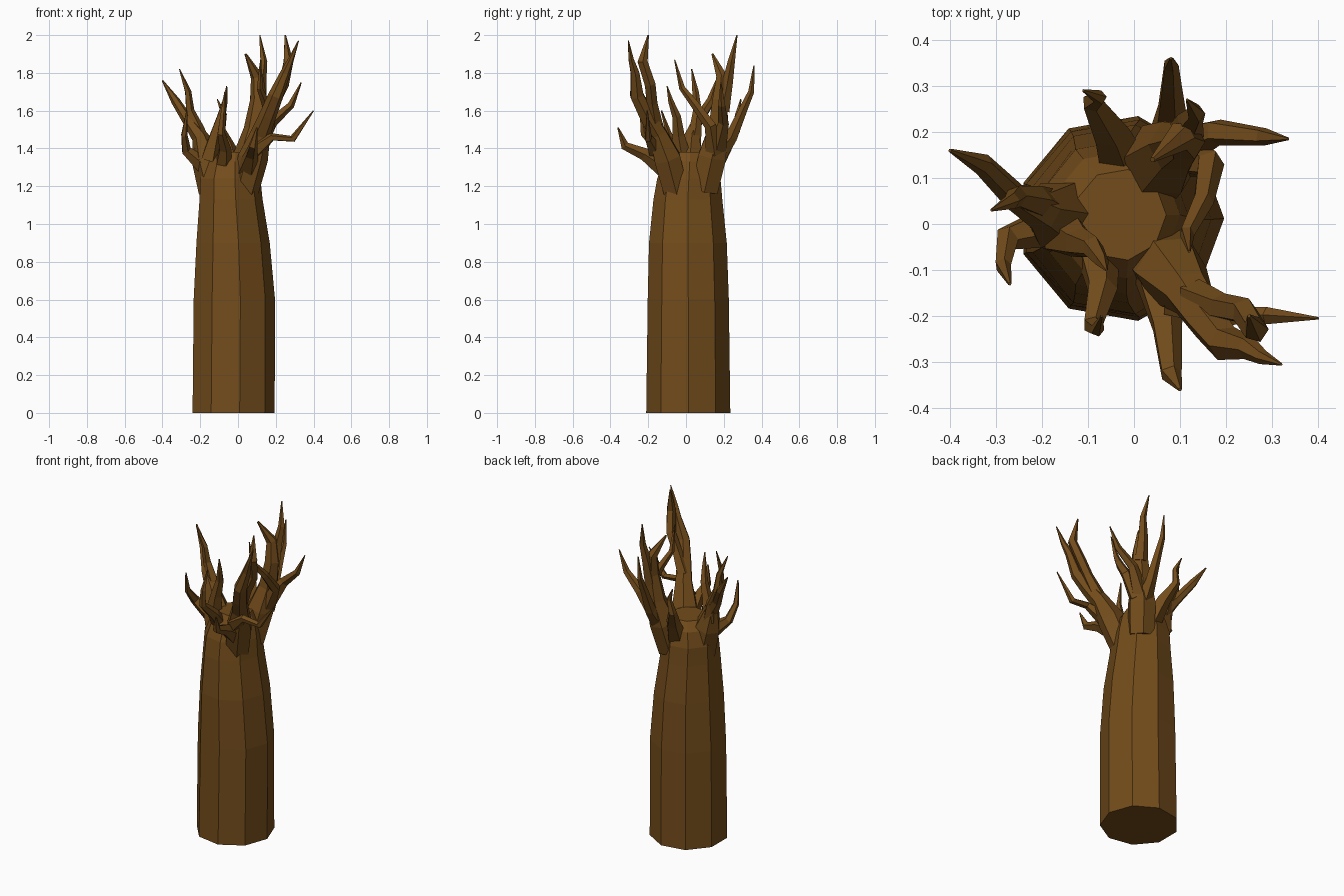
import bpy, bmesh
from math import sin, cos, radians
from mathutils import Vector

bark = bpy.data.materials.new("bark")
bark.diffuse_color = (0.17, 0.072, 0.011, 1)


def loft(name, rings):
    """Closed flat-shaded skin over a list of point rings."""
    bm = bmesh.new()
    rows = [[bm.verts.new(p) for p in ring] for ring in rings]
    n = len(rows[0])
    for a, b in zip(rows, rows[1:]):
        for i in range(n):
            j = (i + 1) % n
            bm.faces.new((a[i], a[j], b[j], b[i]))
    bm.faces.new(rows[0][::-1])
    bm.faces.new(rows[-1])
    bmesh.ops.recalc_face_normals(bm, faces=bm.faces)
    me = bpy.data.meshes.new(name)
    bm.to_mesh(me)
    bm.free()
    me.materials.append(bark)
    ob = bpy.data.objects.new(name, me)
    bpy.context.collection.objects.link(ob)
    return ob


def branch(name, path, sides=5):
    """Tapered low-poly tube along (x, y, z, radius) points."""
    pts = [Vector(p[:3]) for p in path]
    u = Vector((1, 0, 0))
    rings = []
    for i, p in enumerate(pts):
        t = (pts[min(i + 1, len(pts) - 1)] - pts[max(i - 1, 0)]).normalized()
        u = (u - t * u.dot(t)).normalized()
        v = t.cross(u)
        r = path[i][3]
        rings.append([p + r * (cos(radians(360 * k / sides)) * u
                               + sin(radians(360 * k / sides)) * v) for k in range(sides)])
    return loft(name, rings)


# Trunk: nine-sided, narrowing to the crown (z, cx, cy, rx, ry)
trunk = [(0, -.03, .012, .224, .226), (.6, -.026, .012, .222, .218),
         (.9, -.032, .01, .2, .209), (1.13, -.042, .01, .172, .185),
         (1.24, -.045, .015, .164, .17), (1.33, -.04, .02, .14, .14), (1.38, -.03, .02, .1, .1)]
loft("trunk", [[(cx + rx * cos(radians(40 * k)), cy + ry * sin(radians(40 * k)), z)
                for k in range(9)] for z, cx, cy, rx, ry in trunk])

# Left limb and its twigs
branch("left_limb", [(-.12, .01, 1.18, .09), (-.165, .02, 1.34, .08), (-.2, .03, 1.46, .045),
                     (-.26, .06, 1.54, .03), (-.33, .13, 1.65, .024), (-.4, .16, 1.76, .004)], 6)
branch("left_upright_twig", [(-.19, .03, 1.4, .05), (-.21, .05, 1.5, .034), (-.255, .06, 1.6, .024),
                             (-.265, .05, 1.7, .018), (-.31, .03, 1.82, .003)])
branch("left_low_twig", [(-.17, 0, 1.3, .05), (-.275, -.03, 1.39, .028),
                         (-.285, -.09, 1.47, .018), (-.27, -.13, 1.6, .004)])
branch("left_inner_twig", [(-.15, -.02, 1.34, .055), (-.12, -.04, 1.47, .034), (-.09, -.05, 1.57, .024),
                           (-.07, -.08, 1.65, .015), (-.06, -.1, 1.73, .003)])
branch("left_front_twig", [(-.08, -.06, 1.3, .05), (-.07, -.14, 1.4, .034), (-.09, -.22, 1.48, .022),
                           (-.08, -.23, 1.58, .015), (-.07, -.2, 1.7, .003)])

# Back right limb and its twigs
branch("back_limb", [(.03, .1, 1.18, .08), (.06, .14, 1.36, .085), (.09, .17, 1.5, .06),
                     (.11, .18, 1.66, .045), (.1, .19, 1.78, .033), (.04, .14, 1.9, .006)], 6)
branch("back_tall_twig", [(.11, .19, 1.6, .042), (.12, .22, 1.75, .03),
                          (.135, .24, 1.86, .02), (.115, .27, 2, .003)])
branch("back_outer_twig", [(.07, .15, 1.34, .055), (.08, .24, 1.46, .034), (.08, .3, 1.6, .024),
                           (.08, .345, 1.7, .017), (.08, .36, 1.84, .003)])
branch("back_right_twig", [(.08, .16, 1.38, .055), (.18, .2, 1.54, .03),
                           (.28, .19, 1.63, .02), (.335, .185, 1.75, .003)])
branch("back_inner_twig", [(.1, .15, 1.38, .05), (.165, .13, 1.52, .032), (.15, .05, 1.63, .024),
                           (.115, -.02, 1.72, .017), (.12, -.06, 1.87, .003)])
branch("back_left_twig", [(-.02, .12, 1.27, .06), (-.05, .2, 1.4, .042), (-.09, .265, 1.5, .024),
                          (-.075, .275, 1.58, .016), (-.11, .29, 1.66, .003)])

# Front right limb and its twigs
branch("front_limb", [(.03, -.05, 1.16, .075), (.08, -.1, 1.35, .08), (.12, -.15, 1.48, .053),
                      (.16, -.21, 1.58, .045), (.2, -.26, 1.68, .04), (.25, -.27, 1.8, .026),
                      (.28, -.29, 1.87, .016), (.32, -.305, 1.97, .003)], 6)
branch("front_tall_twig", [(.13, -.16, 1.52, .042), (.19, -.18, 1.64, .03), (.24, -.19, 1.74, .03),
                           (.265, -.23, 1.86, .028), (.25, -.2, 2, .004)])
branch("front_right_twig", [(.09, -.16, 1.39, .045), (.18, -.2, 1.46, .022),
                            (.29, -.2, 1.45, .02), (.4, -.205, 1.6, .003)])
branch("front_low_twig", [(.05, -.1, 1.29, .06), (.07, -.22, 1.37, .035),
                          (.08, -.325, 1.415, .024), (.1, -.36, 1.51, .004)])
